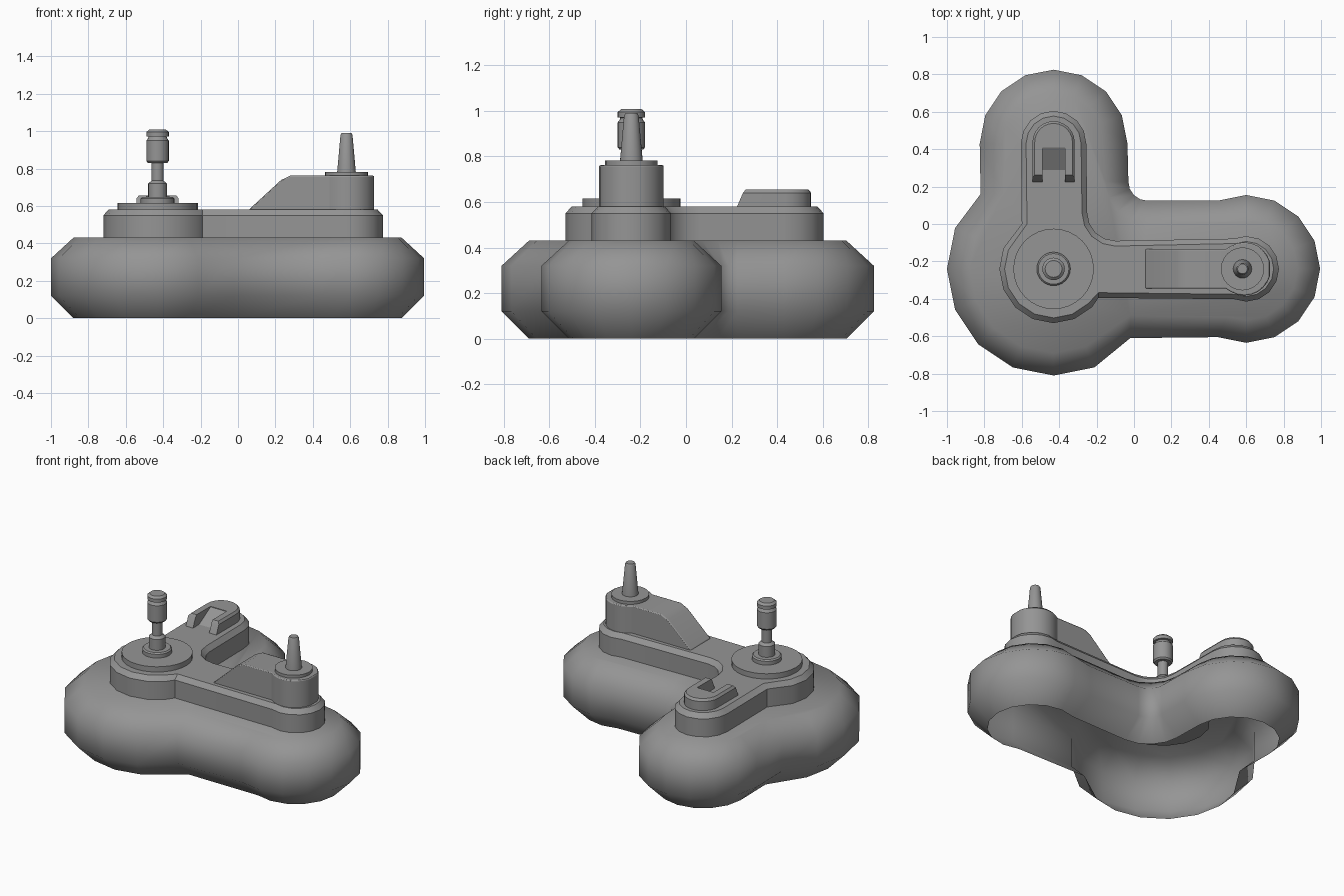
import bpy, bmesh
from math import sin, cos, radians

if "Cube" in bpy.data.objects:
    bpy.data.objects.remove(bpy.data.objects["Cube"])

grey = bpy.data.materials.new("mid_grey")
grey.use_nodes = True
grey.diffuse_color = (0.3, 0.3, 0.3, 1)
grey.node_tree.nodes["Principled BSDF"].inputs["Base Color"].default_value = (0.3, 0.3, 0.3, 1)

HUB, FRONT_END, BACK_END = (-0.43, -0.24), (0.6, -0.24), (-0.43, 0.43)


def finish(name, bm, angle=30, bevel=0):
    bmesh.ops.recalc_face_normals(bm, faces=bm.faces)
    mesh = bpy.data.meshes.new(name)
    bm.to_mesh(mesh)
    bm.free()
    obj = bpy.data.objects.new(name, mesh)
    bpy.context.collection.objects.link(obj)
    mesh.materials.append(grey)
    bpy.ops.object.select_all(action='DESELECT')
    obj.select_set(True)
    bpy.context.view_layer.objects.active = obj
    bpy.ops.object.shade_smooth_by_angle(angle=radians(angle))
    if bevel:
        mod = obj.modifiers.new("soft_edges", 'BEVEL')
        mod.width, mod.segments, mod.limit_method = bevel, 2, 'ANGLE'
        mod.angle_limit = radians(40)
    return obj


def loft(name, rings, bottom=True, angle=30, bevel=0):
    """Skin a stack of rings with equal point counts and cap the ends."""
    bm = bmesh.new()
    loops = [[bm.verts.new(p) for p in ring] for ring in rings]
    n = len(loops[0])
    for a, b in zip(loops, loops[1:]):
        for i in range(n):
            j = (i + 1) % n
            bm.faces.new((a[i], a[j], b[j], b[i]))
    bm.faces.new(loops[-1])
    if bottom:
        bm.faces.new(loops[0][::-1])
    return finish(name, bm, angle, bevel)


def arc(center, radius, start, end, step=22.5):
    count = round(abs(end - start) / step)
    angles = [radians(start + (end - start) * i / count) for i in range(count + 1)]
    return [(center[0] + radius * cos(a), center[1] + radius * sin(a)) for a in angles]


def lathe(name, center, profile, sides=24):
    rings = [[(x, y, z) for x, y in arc(center, r, 0, 360 - 360 / sides, 360 / sides)]
             for r, z in profile]
    return loft(name, rings)


def ell(z, inset, hub_r, arm_r, left, front, fillet, fillet_r, hub_end):
    """Rounded L outline: a hub lobe with two arm lobes, inset evenly."""
    pts = arc(HUB, hub_r - inset, 157.5, hub_end)
    pts.append((front[0], front[1] + inset))
    pts += arc(FRONT_END, arm_r - inset, -112.5, 112.5)
    pts += arc(fillet, fillet_r + inset, 270, 180)
    pts += arc(BACK_END, arm_r - inset, 0, 180)
    pts.append((left[0] + inset, left[1]))
    return [(x, y, z) for x, y in pts]


# Bulging open-bottomed base
base = dict(hub_r=0.57, arm_r=0.395, left=(-0.82, 0.16), front=(-0.02, -0.61),
            fillet=(0.07, 0.225), fillet_r=0.1, hub_end=292.5)
loft("base_shell", [ell(z, d, **base) for z, d in
                    ((0, 0.12), (0.12, 0), (0.32, 0), (0.43, 0.12))],
     bottom=False, angle=70)

# Raised deck with chamfered rim
deck = dict(hub_r=0.29, arm_r=0.175, left=(-0.6, 0.0), front=(-0.19, -0.395),
            fillet=(-0.1, 0.06), fillet_r=0.15, hub_end=315)
loft("upper_deck", [ell(z, d, **deck) for z, d in
                    ((0.42, 0), (0.55, 0), (0.58, 0.028))])

# Hub turntable and post
lathe("hub_disc", HUB, [(0.215, 0.57), (0.215, 0.615)], 32)
lathe("post", HUB, [(0.09, 0.61), (0.09, 0.64), (0.082, 0.648), (0.05, 0.648),
                    (0.05, 0.72), (0.032, 0.735), (0.032, 0.83), (0.052, 0.83),
                    (0.06, 0.84), (0.06, 0.95), (0.052, 0.96), (0.048, 0.97),
                    (0.06, 0.972), (0.06, 0.995), (0.045, 1.008)])

# Sloped housing with a rounded end
half = [(0.06, 0.105), (0.23, 0.105), (0.28, 0.105), (0.49, 0.105)]
half += arc((0.59, 0), 0.142, 120, 15, 15)
bm = bmesh.new()


def housing_height(x):
    return min(0.762, 0.582 + (x - 0.06) * 0.92)


rows = [[bm.verts.new((x, -0.24 + s * y, z)) for s, z in
         ((-1, 0.57), (-1, housing_height(x)), (1, housing_height(x)), (1, 0.57))]
        for x, y in half]
for a, b in zip(rows, rows[1:]):
    for i in range(4):
        j = (i + 1) % 4
        bm.faces.new((a[i], a[j], b[j], b[i]))
bm.faces.new(rows[0])
bm.faces.new(rows[-1])
finish("housing", bm, bevel=0.012)

# Tapered stub on the housing
stub = (0.58, -0.24)
lathe("stub_disc", stub, [(0.115, 0.755), (0.115, 0.782)])
lathe("stub", stub, [(0.05, 0.78), (0.032, 0.98), (0.026, 0.99)])


# Horseshoe block on the back arm
def horseshoe(z, inset, tip):
    cx = HUB[0]
    r = 0.113 - inset
    pts = [(cx + r, tip)] + arc((cx, 0.437), r, 0, 180, 15) + [(cx - r, tip)]
    pts += [(cx - 0.06, tip), (cx - 0.06, 0.41), (cx + 0.06, 0.41), (cx + 0.06, tip)]
    return [(x, y, z) for x, y in pts]


loft("horseshoe_block", [horseshoe(0.57, 0, 0.22), horseshoe(0.64, 0, 0.25),
                         horseshoe(0.655, 0.012, 0.262)])

# Ramp inside the horseshoe
bm = bmesh.new()
sides = [[bm.verts.new((HUB[0] + s * 0.06, y, z)) for y, z in
          ((0.28, 0.575), (0.415, 0.575), (0.415, 0.654))] for s in (-1, 1)]
for side in sides:
    bm.faces.new(side)
for i in range(3):
    j = (i + 1) % 3
    bm.faces.new((sides[0][i], sides[0][j], sides[1][j], sides[1][i]))
finish("horseshoe_ramp", bm)
